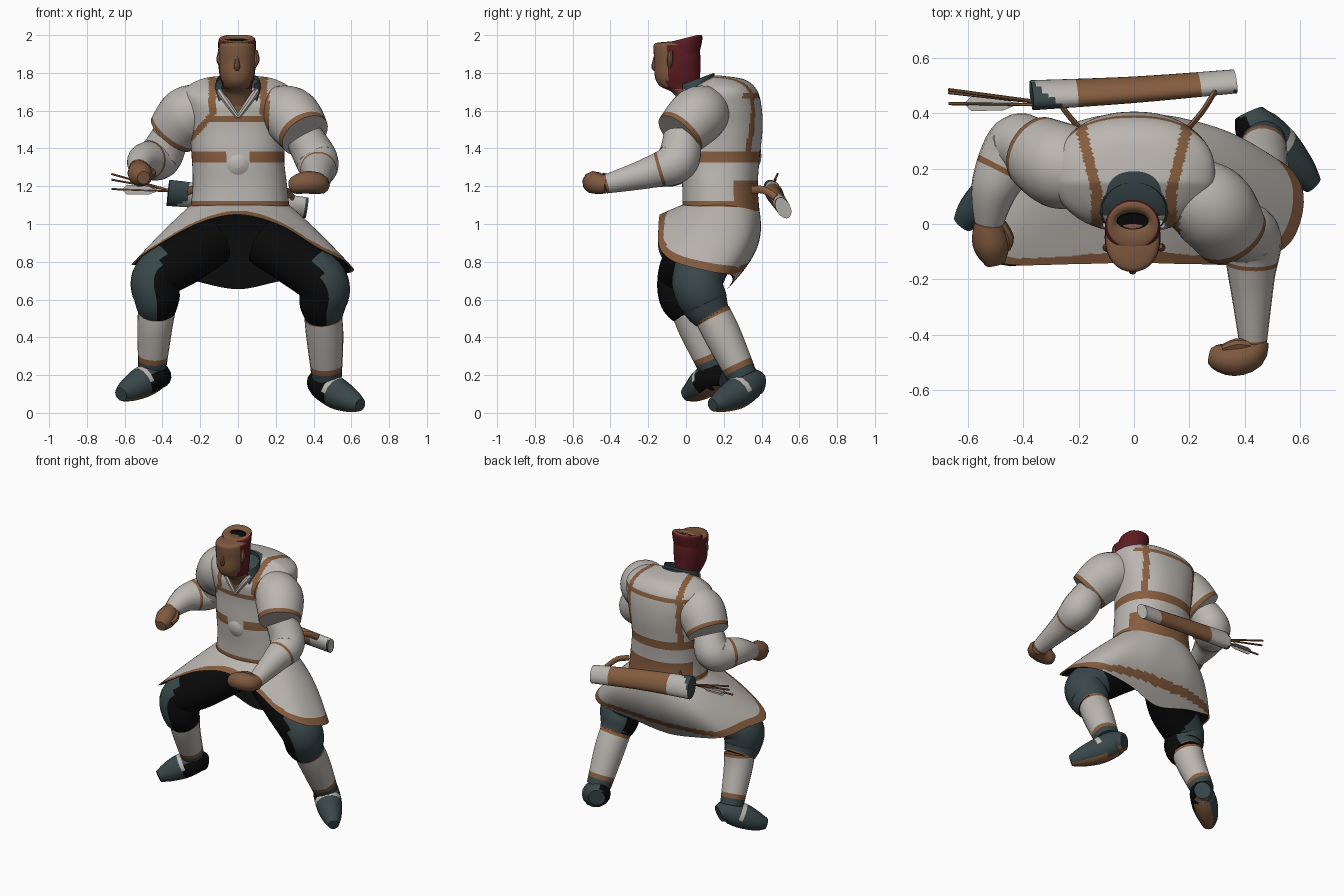
import bpy, bmesh, math
from mathutils import Vector

if "Cube" in bpy.data.objects:
    bpy.data.objects.remove(bpy.data.objects["Cube"])

# flat colours
COLORS = [("cloth_white", (0.50, 0.47, 0.44)), ("trim_brown", (0.24, 0.11, 0.05)),
          ("skin", (0.21, 0.10, 0.05)), ("dark_teal", (0.041, 0.064, 0.069)),
          ("hair_red", (0.11, 0.011, 0.016)), ("black", (0.003, 0.003, 0.003))]
MATS = []
for n, c in COLORS:
    m = bpy.data.materials.new(n)
    m.diffuse_color = (*c, 1)
    m.use_nodes = True
    m.node_tree.nodes["Principled BSDF"].inputs["Base Color"].default_value = m.diffuse_color
    MATS.append(m)
WHITE, TRIM, SKIN, TEAL, RED, BLACK = range(6)


def spline(P, t, closed=False):
    """Catmull-Rom through tuples P, t in 0..1"""
    n = len(P)
    spans = n if closed else n - 1
    s = t * spans
    i = min(int(s), spans - 1)
    f = s - i
    g = (lambda k: Vector(P[k % n])) if closed else (lambda k: Vector(P[max(0, min(n - 1, k))]))
    a, b, c, d = g(i - 1), g(i), g(i + 1), g(i + 2)
    return 0.5 * (2 * b + (c - a) * f + (2 * a - 5 * b + 4 * c - d) * f * f + (3 * b - a - 3 * c + d) * f ** 3)


def surf(name, fn, nu, nv, rule, wrap=True, caps=True):
    """Grid surface fn(u, v); rule(u, v, centre, normal) picks the colour"""
    bm = bmesh.new()
    cols = nu if wrap else nu + 1
    rows = [[bm.verts.new(fn(i / nu, j / nv)) for i in range(cols)] for j in range(nv + 1)]
    tags = []
    for j in range(nv):
        for i in range(nu):
            k = (i + 1) % cols
            f = bm.faces.new((rows[j][i], rows[j][k], rows[j + 1][k], rows[j + 1][i]))
            tags.append((f, (i + .5) / nu, (j + .5) / nv))
    if caps and wrap:
        tags.append((bm.faces.new(rows[0][::-1]), .5, 0))
        tags.append((bm.faces.new(rows[-1]), .5, 1))
    bmesh.ops.recalc_face_normals(bm, faces=bm.faces[:])
    for f, u, v in tags:
        f.material_index = rule if isinstance(rule, int) else rule(u, v, f.calc_center_median(), f.normal)
    me = bpy.data.meshes.new(name)
    bm.to_mesh(me)
    bm.free()
    for m in MATS:
        me.materials.append(m)
    ob = bpy.data.objects.new(name, me)
    bpy.context.collection.objects.link(ob)


def tube(name, pts, rule, seg=16, sub=6, k=1.0, roll=0.0):
    """Tube through (x, y, z, radius) points, squashed sideways by k"""
    nv = (len(pts) - 1) * sub
    P = [spline(pts, j / nv) for j in range(nv + 1)]
    C = [p.to_3d() for p in P]
    up, rings = None, []
    for j in range(nv + 1):
        t = (C[min(j + 1, nv)] - C[max(j - 1, 0)]).normalized()
        if up is None:
            up = Vector((0, 1, 0)) if abs(t.z) > .8 else Vector((0, 0, 1))
        up = (up - t * up.dot(t)).normalized()
        s = t.cross(up)
        a = up * math.cos(roll) + s * math.sin(roll)
        b = s * math.cos(roll) - up * math.sin(roll)
        rings.append((C[j], a, b, max(P[j][3], .001)))

    def fn(u, v):
        c, a, b, r = rings[round(v * nv)]
        w = u * math.tau
        return c + r * (a * math.sin(w) + b * k * math.cos(w))
    surf(name, fn, seg, nv, rule)


def ellipse_loft(rings, power=1.0, slope=lambda x, y, z: 0):
    """Rings of (z, cx, cy, rx, ry); u = 0 is the front"""
    def fn(u, v):
        z, cx, cy, rx, ry = spline(rings, v)
        w = u * math.tau
        sx, sy = math.sin(w), -math.cos(w)
        x = cx + rx * math.copysign(abs(sx) ** power, sx)
        y = cy + ry * math.copysign(abs(sy) ** power, sy)
        return Vector((x, y, z + slope(x, y, z)))
    return fn


# ---- torso with painted trim
def torso_rule(u, v, c, n):
    x, z, front = abs(c.x), c.z, c.y < .12
    if n.z > .5 and c.y > .03 and x * x + (c.y - .04) ** 2 < .0155:
        return TEAL
    if front and x < (z - 1.57) * .5 and c.y < .05:
        return SKIN
    if z < 1.125 or (c.y > .25 and z < 1.23):
        return TRIM
    if abs(z - 1.355) < .026 and not (front and x < .06):
        return TRIM
    if front and abs(z - 1.555) < .017 and x < .17:
        return TRIM
    if front and abs(x - .135 - max(0, 1.58 - z) * .9) < .02 and z > 1.42:
        return TRIM
    if not front and abs(x - .135 - (c.y - .12) * .25) < .02 and z > 1.37:
        return TRIM
    if c.y > .3 and abs(z - 1.68) < .015:
        return TRIM
    return WHITE


def front_drop(x, y, z):
    return -max(0, .15 - y) * .5 * max(0, min(1, (z - 1.62) / .16))


surf("torso", ellipse_loft([(1.06, .01, .185, .265, .205), (1.2, .01, .18, .25, .2), (1.35, 0, .18, .245, .21),
                            (1.5, 0, .19, .26, .215), (1.62, 0, .185, .285, .215), (1.71, 0, .18, .285, .195),
                            (1.765, 0, .155, .2, .155), (1.785, 0, .1, .1, .09)], .88, front_drop), 120, 110, torso_rule)
tube("belly_knob", [(0, .02, 1.32, .085), (0, -.02, 1.32, .065), (0, -.04, 1.32, .025)], WHITE)

# ---- neck, collar, lapels, head
def collar(u, v):
    w = math.tau * (.13 + .74 * u)
    return Vector((.13 * (1 - .12 * v) * math.sin(w), .05 - .1 * math.cos(w), 1.675 + .09 * v - .035 * math.cos(w)))


surf("collar", collar, 24, 3, TEAL, wrap=False)
for s, side in ((1, "left"), (-1, "right")):
    tube("lapel_" + side, [(s * .1, .0, 1.71, .016), (s * .06, -.025, 1.65, .018), (0, -.03, 1.565, .012)], WHITE, 8)
    tube("ear_" + side, [(s * .085, -.085, 1.83, .01), (s * .098, -.085, 1.87, .016), (s * .093, -.08, 1.92, .01)], SKIN, 8)


def head_rule(u, v, c, n):
    return RED if c.y > -.1 and 1.71 < c.z < 1.945 else SKIN


surf("head", ellipse_loft([(1.6, 0, .06, .075, .08), (1.69, -.005, .02, .082, .085), (1.73, -.005, -.03, .078, .108),
                           (1.78, -.005, -.045, .092, .12), (1.86, -.005, -.045, .1, .122), (1.92, -.005, -.05, .1, .122),
                           (1.955, -.005, -.055, .09, .11), (1.965, -.005, -.05, .04, .05)], .93), 32, 32, head_rule)
tube("nose", [(-.005, -.156, 1.9, .01), (-.005, -.166, 1.86, .012), (-.005, -.167, 1.83, .016), (-.005, -.155, 1.815, .01)], SKIN, 8, 3)


# open-topped hair: red outside, brown rim and dark hollow
def hair_rule(u, v, c, n):
    if v > .86:
        return BLACK
    return SKIN if v > .46 or c.y < -.09 or (c.y < -.02 and n.y < -.75) else RED


surf("open_hair_top", ellipse_loft([(1.87, -.005, -.02, .092, .085), (1.94, -.005, -.015, .1, .098),
                                    (1.98, -.005, -.005, .096, .09), (1.985, -.005, 0, .075, .06),
                                    (1.975, -.005, .01, .06, .035), (1.965, -.005, .012, .055, .025)], 1,
                                   lambda x, y, z: max(-.03, min(.016, y * .25)) * (z > 1.9)), 28, 20, hair_rule)

# ---- skirt draped over the thighs, with dark lining
HEM = [(0, -.14, 1.05), (.22, -.145, .995), (.42, -.14, .875), (.57, -.06, .8), (.61, .12, .75), (.5, .24, .73),
       (.24, .25, .7), (0, .22, .655), (-.24, .25, .7), (-.44, .22, .74), (-.53, .06, .78), (-.56, -.09, .79),
       (-.46, -.145, .865), (-.22, -.145, 1.0)]


def skirt_ends(u):
    w = u * math.tau
    return Vector((.01 + .262 * math.sin(w), .18 - .205 * math.cos(w), 1.1)), spline(HEM, u, True)


def skirt(inset):
    def fn(u, v):
        w = u * math.tau
        top, hem = skirt_ends(u)
        p = top.lerp(hem, v)
        bow = math.sin(math.pi * v)
        p.y += bow * .075 * max(0, -math.cos(w))
        p.z += bow * .01 * abs(math.sin(w))
        return Vector((p.x * (1 - 2 * inset), .15 + (p.y - .15) * (1 - 4 * inset), p.z - inset + inset * v))
    return fn


def skirt_rule(u, v, c, n):
    top, hem = skirt_ends(u)
    d = (1 - v) * (hem - top).length
    tail = .1 * max(0, 1 - abs(u - .5) / .14)     # trim rises above the back tail
    return TRIM if tail < d + .001 < tail + .05 or v < .04 else WHITE


surf("skirt", skirt(0), 112, 36, skirt_rule, caps=False)
surf("skirt_lining", skirt(.01), 84, 10, BLACK, caps=False)


# ---- arms
def sleeve_rule(u, v, c, n):
    return TRIM if v > .88 and v < 1 or abs(c.x) < .165 else WHITE


def arm_rule(u, v, c, n):
    return TRIM if .54 < v < .575 or v > .96 else WHITE


ARMS = {
    "left": ([(.18, .12, 1.6, .13), (.28, .06, 1.57, .155), (.355, -.04, 1.47, .135)],
             [(.35, -.02, 1.46, .1), (.42, -.05, 1.33, .112), (.425, -.2, 1.27, .083), (.43, -.43, 1.21, .05)],
             [(.44, -.42, 1.205, .048), (.42, -.47, 1.215, .058), (.36, -.49, 1.22, .06), (.3, -.48, 1.205, .048),
              (.275, -.475, 1.2, .03)],
             [(.42, -.44, 1.245, .02), (.37, -.435, 1.25, .022), (.32, -.45, 1.245, .015)]),
    "right": ([(-.17, .18, 1.605, .13), (-.265, .21, 1.575, .155), (-.355, .26, 1.475, .135)],
              [(-.36, .26, 1.46, .1), (-.42, .28, 1.35, .115), (-.5, .14, 1.335, .088), (-.525, 0, 1.29, .052)],
              [(-.525, .015, 1.295, .05), (-.52, -.05, 1.27, .066), (-.51, -.1, 1.255, .06), (-.5, -.145, 1.245, .035)],
              [(-.48, 0, 1.29, .02), (-.455, -.05, 1.27, .022), (-.46, -.09, 1.255, .015)])}
for side, (sleeve, arm, fist, thumb) in ARMS.items():
    tube("sleeve_" + side, sleeve, sleeve_rule, 28, 12)
    tube("forearm_" + side, arm, arm_rule, 18, 10)
    tube("fist_" + side, fist, SKIN, 10, 3)
    tube("thumb_" + side, thumb, SKIN, 8, 3)

# ---- legs: dark on the inner half, teal outside
LEGS = {
    "left": (1, [(.13, .16, .91, .13), (.3, .1, .81, .14), (.45, .06, .69, .135), (.45, .1, .58, .125), (.455, .14, .51, .1)],
             [(.45, .14, .52, .1), (.46, .2, .4, .098), (.47, .3, .19, .08)],
             [(.415, .4, .155, .055), (.445, .345, .155, .082), (.52, .27, .105, .085), (.6, .19, .063, .062), (.648, .14, .042, .035)]),
    "right": (-1, [(-.13, .13, .91, .13), (-.28, .03, .82, .14), (-.43, -.02, .72, .13), (-.43, -.02, .61, .122), (-.43, .02, .54, .1)],
              [(-.43, .02, .55, .1), (-.44, .05, .45, .092), (-.455, .14, .24, .075)],
              [(-.4, .205, .185, .055), (-.435, .155, .195, .078), (-.51, .1, .16, .083), (-.58, .045, .12, .063), (-.62, .0, .098, .038)])}
for side, (s, trouser, shin, foot) in LEGS.items():
    tube("trouser_" + side, trouser, lambda u, v, c, n: BLACK if v < .38 or n.x * s < .08 and n.y < .6 else TRIM if v > .97 else TEAL, 24, 8)
    tube("shin_wrap_" + side, shin, lambda u, v, c, n: TRIM if v < .12 or .8 < v < .86 else TEAL if v > .86 else WHITE, 18, 16)

    def foot_rule(u, v, c, n):
        if n.z < -.8:
            return TRIM
        if .44 < v < .5 and n.z > 0:
            return WHITE
        return BLACK if 0 < v < .5 and n.x * s < -.35 and n.y < .3 else TEAL
    tube("shoe_" + side, foot, foot_rule, 14, 4)


# ---- quiver, arrows and straps behind the waist
def quiver_rule(u, v, c, n):
    if v == 0 or v < .1 + (.47 - c.y) * 2:      # slanted dark mouth
        return TEAL
    return TRIM if .24 < v < .8 else TEAL if v > .95 and n.y < -.3 else WHITE


tube("quiver", [(-.37, .465, 1.165, .075), (0, .485, 1.13, .066), (.365, .515, 1.085, .06)], quiver_rule, 24, 14, .62, .5)
for i, (y, z) in enumerate(((.485, 1.265), (.475, 1.235), (.435, 1.185))):
    a, b = Vector((-.26, .43, 1.15 + i * .01)), Vector((-.67, y, z))
    tube("arrow_%d" % i, [(*a, .006), (*b, .006)], TRIM, 6, 1)
    if i == 2:
        P = [(*a.lerp(b, t), r) for t, r in ((.4, .002), (.52, .026), (.8, .03), (.86, .002))]
        for j in range(2):
            tube("fletching_%d" % j, P, WHITE, 6, 1, .08, j * math.pi / 2)
for s, side in ((1, "left"), (-1, "right")):
    tube("quiver_strap_" + side, [(s * .29, .475, 1.14, .02), (s * .25, .41, 1.18, .02), (s * .2, .35, 1.18, .02)], TRIM, 8, 4, .5)

# smooth shading with sharp creases kept
bpy.ops.object.select_all(action='SELECT')
bpy.context.view_layer.objects.active = bpy.data.objects["torso"]
bpy.ops.object.shade_smooth_by_angle(angle=math.radians(40))
